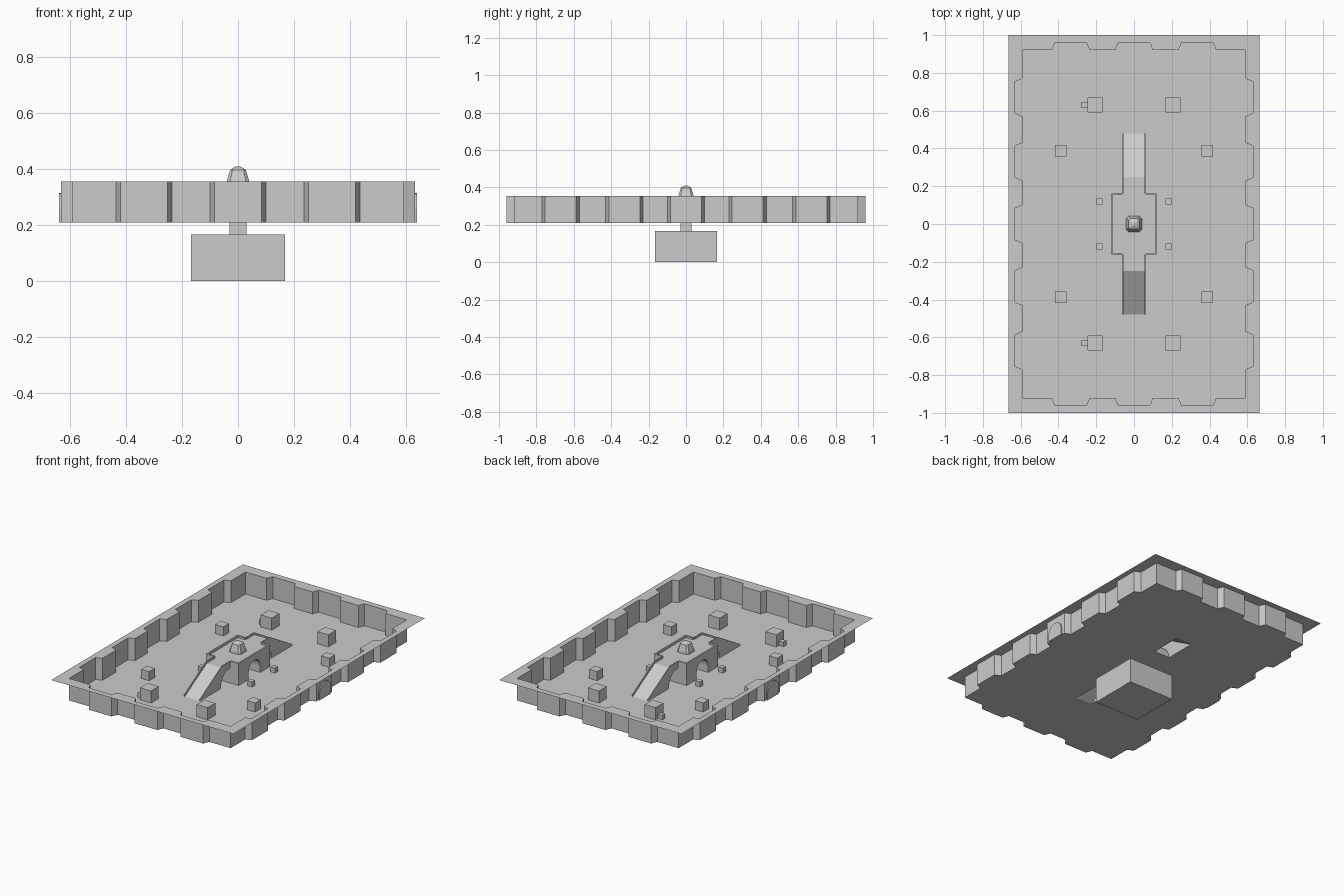
import bpy, bmesh
from math import sin, cos, pi

if "Cube" in bpy.data.objects:
    bpy.data.objects.remove(bpy.data.objects["Cube"])

FLOOR, TOP, DECK = 0.21, 0.355, 0.342


def finish(bm, name):
    bmesh.ops.recalc_face_normals(bm, faces=bm.faces)
    me = bpy.data.meshes.new(name)
    bm.to_mesh(me)
    bm.free()
    ob = bpy.data.objects.new(name, me)
    bpy.context.collection.objects.link(ob)
    return ob


def box(name, x0, x1, y0, y1, z0, z1):
    bm = bmesh.new()
    bmesh.ops.create_cube(bm, size=1)
    for v in bm.verts:
        v.co = ((x0 + x1) / 2 + v.co.x * (x1 - x0),
                (y0 + y1) / 2 + v.co.y * (y1 - y0),
                (z0 + z1) / 2 + v.co.z * (z1 - z0))
    return finish(bm, name)


def loft(name, rings, cap_start=False, cap_end=False):
    """Join closed rings of 3D points with quads."""
    bm = bmesh.new()
    vs = [[bm.verts.new(p) for p in r] for r in rings]
    n = len(vs[0])
    for a, b in zip(vs, vs[1:]):
        for i in range(n):
            bm.faces.new((a[i], a[(i + 1) % n], b[(i + 1) % n], b[i]))
    if cap_start:
        bm.faces.new(vs[0])
    if cap_end:
        bm.faces.new(vs[-1])
    return finish(bm, name)


def sheet(name, loops, z):
    """Flat sheet: first loop is the border, the others are holes."""
    bm = bmesh.new()
    for loop in loops:
        vs = [bm.verts.new((x, y, z)) for x, y in loop]
        for i, v in enumerate(vs):
            bm.edges.new((v, vs[(i + 1) % len(vs)]))
    bmesh.ops.triangle_fill(bm, use_beauty=True, edges=bm.edges[:], normal=(0, 0, 1))
    for f in bm.faces:
        f.normal_update()
        if f.normal.z < 0:
            f.normal_flip()
    me = bpy.data.meshes.new(name)
    bm.to_mesh(me)
    bm.free()
    bpy.context.collection.objects.link(bpy.data.objects.new(name, me))


def side_profile(name, pts, x0, x1, skip_last=False):
    """Extrude a (y, z) profile along x, optionally leaving the closing side open."""
    bm = bmesh.new()
    a = [bm.verts.new((x0, y, z)) for y, z in pts]
    b = [bm.verts.new((x1, y, z)) for y, z in pts]
    bm.faces.new(a)
    bm.faces.new(b)
    n = len(pts)
    for i in range(n - 1 if skip_last else n):
        j = (i + 1) % n
        bm.faces.new((a[i], a[j], b[j], b[i]))
    return finish(bm, name)


def rect(x, y, cx=0, cy=0):
    return [(cx - x, cy - y), (cx + x, cy - y), (cx + x, cy + y), (cx - x, cy + y)]


def at(loop, z):
    return [(x, y, z) for x, y in loop]


# Wall outline: rectangle with chamfered bays on every side
def bays(centres):
    out = []
    for c in centres:
        out += [(c - 0.1, 0), (c - 0.083, 0.04), (c + 0.083, 0.04), (c + 0.1, 0)]
    return out


WX, WY = 0.59, 0.92
short = bays([-0.335, 0, 0.335])
long = bays([-0.67, -0.33, 0, 0.33, 0.67])
half = [(-WX, -WY)] + [(t, -WY - d) for t, d in short]
half += [(WX, -WY)] + [(WX + d, t) for t, d in long]
outline = half + [(-x, -y) for x, y in half]

# Arena shell
shaft = rect(0.03, 0.03)
ramp_holes = [rect(0.058, 0.105, 0, s * 0.373) for s in (-1, 1)]
sheet("ground_rim", [rect(0.665, 1.0), outline], TOP)
loft("arena_wall", [at(outline, FLOOR), at(outline, TOP)])
sheet("arena_floor", [outline, shaft] + ramp_holes, FLOOR)

# Basement room and the shaft leading to it
room = rect(0.167, 0.165)
loft("basement_room", [at(room, 0), at(room, 0.167)], cap_start=True)
sheet("basement_ceiling", [room, shaft], 0.167)
loft("basement_shaft", [at(shaft, 0.167), at(shaft, FLOOR)])
for y0, y1, h in [(-0.065, -0.02, 0.042), (0.1, 0.165, 0.063), (0.135, 0.165, 0.03)]:
    box("basement_crate", 0.168 - (y1 - y0), 0.168, y0, y1, 0, h)

# Arched openings
arch = [(-0.06, FLOOR)] + [(-0.06 * cos(pi * i / 10), 0.255 + 0.06 * sin(pi * i / 10))
                           for i in range(11)] + [(0.06, FLOOR)]
for s in (-1, 1):
    side_profile("wall_alcove", arch, s * 0.631, s * 0.638)

# Central platform with a tunnel through it
body = arch + [(0.165, FLOOR), (0.165, DECK), (-0.165, DECK), (-0.165, FLOOR)]
side_profile("platform", body, -0.12, 0.12)
for s in (-1, 1):
    xa, xb = sorted((s * 0.11, s * 0.12))
    box("platform_parapet", xa, xb, -0.165, 0.165, DECK, TOP)
    for t in (-1, 1):
        xa, xb = sorted((s * 0.06, s * 0.11))
        ya, yb = sorted((t * 0.155, t * 0.165))
        box("platform_parapet_end", xa, xb, ya, yb, DECK, TOP)

# Ramps with a curved underside and low rails
for s in (-1, 1):
    curve = [(0.165 + 0.1 * sin(pi / 2 * i / 6), FLOOR + 0.1 * cos(pi / 2 * i / 6))
             for i in range(7)]
    prof = [(0.478, FLOOR), (0.25, DECK), (0.165, DECK)] + curve
    side_profile("ramp", [(s * y, z) for y, z in prof], -0.058, 0.058, skip_last=True)
    rail = [(0.478, FLOOR), (0.478, FLOOR + 0.012), (0.25, TOP), (0.165, TOP),
            (0.165, DECK), (0.25, DECK)]
    for t in (-1, 1):
        side_profile("ramp_rail", [(s * y, z) for y, z in rail], t * 0.054, t * 0.06)


# Tapered monument on the platform
def chamfered(r, z, c=0.3):
    k = r * (1 - c)
    return at([(-k, -r), (k, -r), (r, -k), (r, k), (k, r), (-k, r), (-r, k), (-r, -k)], z)


loft("monument", [chamfered(0.042, DECK), chamfered(0.040, 0.357), chamfered(0.028, 0.397),
                  chamfered(0.016, 0.405), chamfered(0.006, 0.409)], True, True)

# Crates scattered symmetrically over the floor
for sy in (-1, 1):
    for sx in (-1, 1):
        for name, x, y, h in [("large_crate", 0.207, 0.63, 0.04),
                              ("medium_crate", 0.387, 0.387, 0.03),
                              ("small_crate", 0.182, 0.12, 0.016)]:
            x, y = sx * x, sy * y
            box(name, x - h, x + h, y - h, y + h, FLOOR, FLOOR + 2 * h)
    box("side_crate", -0.28, -0.247, sy * 0.632 - 0.015, sy * 0.632 + 0.015, FLOOR, FLOOR + 0.03)
